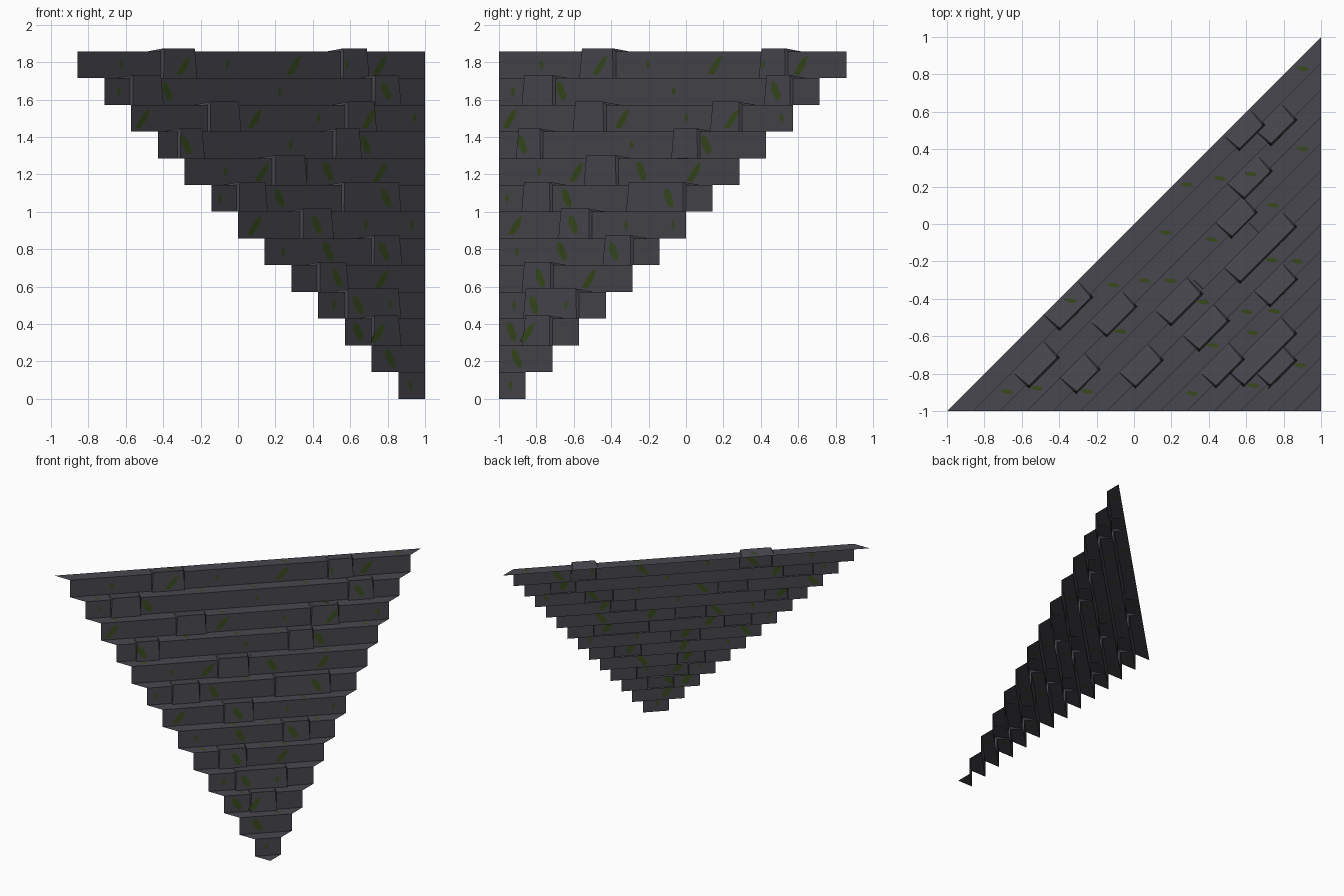
import bpy, bmesh, math
from mathutils import Vector

if "Cube" in bpy.data.objects:
    bpy.data.objects.remove(bpy.data.objects["Cube"])

N = 13                 # risers
H = 1 / 7              # riser height and tread run


def mat(name, rgb):
    m = bpy.data.materials.new(name)
    m.diffuse_color = (*rgb, 1)
    m.use_nodes = True
    m.node_tree.nodes["Principled BSDF"].inputs["Base Color"].default_value = m.diffuse_color
    return m


STONE = mat("dark_stone", (0.065, 0.064, 0.078))
MOSS = mat("moss_green", (0.038, 0.068, 0.012))


def P(s, c, z):
    """s runs along the diagonal steps, c runs down the stairs."""
    return Vector((s + c / 2, s - c / 2, z))


def riser_c(k):
    return 2 - H * (k + 1)


def face(bm, pts, want):
    f = bm.faces.new([bm.verts.new(p) for p in pts])
    f.normal_update()
    if f.normal.dot(want) < 0:
        f.normal_flip()


def finish(bm, name, material):
    bmesh.ops.remove_doubles(bm, verts=bm.verts, dist=1e-5)
    me = bpy.data.meshes.new(name)
    bm.to_mesh(me)
    bm.free()
    me.materials.append(material)
    ob = bpy.data.objects.new(name, me)
    bpy.context.collection.objects.link(ob)
    return ob


# raised stones: row -> (front x start, front x end, depth scale)
STONES = {
    12: [(-.40, -.22, 1), (.56, .70, 1)],
    11: [(-.565, -.40, 1), (.73, .87, 1)],
    10: [(-.15, .015, 1), (.585, .74, 1)],
    9: [(-.31, -.18, 1), (.52, .66, 1)],
    8: [(.195, .367, 1), (.38, .68, .12)],
    7: [(.005, .157, 1), (.565, .87, 1)],
    6: [(.345, .51, 1)],
    5: [(.725, .875, 1)],
    4: [(.435, .59, 1)],
    3: [(.585, .87, 1)],
    2: [(.725, .87, 1)],
}

OUT = Vector((1, -1, 0)).normalized()
UP = Vector((0, 0, 1))
ALONG = Vector((1, 1, 0)).normalized()

stairs, stones = bmesh.new(), bmesh.new()

# lowest landing triangle
face(stairs, [P(0, 2, 0), P(H / 2, 2 - H, 0), P(-H / 2, 2 - H, 0)], UP)

for k in range(N):
    c, cb = riser_c(k), riser_c(k + 1)
    z0, z1 = k * H, (k + 1) * H
    end, endb = 1 - c / 2, 1 - cb / 2
    cuts = [-end]
    for x0, x1, d in STONES.get(k, []):
        s0, s1 = x0 - (c + .025) / 2, x1 - (c + .025) / 2
        cuts += [s0, s1]
        # stone front leans back, top slopes down to the next riser
        ca, ct, zt = c + .03 * d, c + .018 * d, z1 + .017 * d
        i = .008 * d
        face(stones, [P(s0, ca, z0), P(s1, ca, z0), P(s1 - i, ct, zt), P(s0 + i, ct, zt)], OUT)
        face(stones, [P(s0 + i, ct, zt), P(s1 - i, ct, zt), P(s1, cb, z1), P(s0, cb, z1)], UP)
        for s, j, sign in ((s0, i, -1), (s1, -i, 1)):
            face(stones, [P(s, c, z0), P(s, ca, z0), P(s + j, ct, zt), P(s, c, z1)], ALONG * sign)
            face(stones, [P(s, c, z1), P(s + j, ct, zt), P(s, cb, z1)], ALONG * sign)
    cuts.append(end)
    # plain riser and tread between the stones
    for a, b in zip(cuts[::2], cuts[1::2]):
        a2 = -endb if a == -end else a
        b2 = endb if b == end else b
        face(stairs, [P(a, c, z0), P(b, c, z0), P(b, c, z1), P(a, c, z1)], OUT)
        face(stairs, [P(a, c, z1), P(b, c, z1), P(b2, cb, z1), P(a2, cb, z1)], UP)

finish(stairs, "corner_stairs", STONE)
finish(stones, "raised_stones", STONE)

# moss leaves on risers: row -> (x, shape); B big, M medium leaning left, S small
LEAF = {
    "B": [(-.04, -.05), (-.012, -.055), (.022, -.005), (.036, .05), (.01, .035), (-.015, 0)],
    "M": [(.022, -.05), (.028, -.02), (.005, .04), (-.022, .055), (-.025, .01), (0, -.04)],
    "S": [(0, -.028), (.012, 0), (.004, .028), (-.01, .008)],
}
RISER_MOSS = {
    12: [(-.63, "S"), (-.29, "B"), (-.06, "S"), (.30, "B"), (.58, "S"), (.76, "B")],
    11: [(-.64, "S"), (-.38, "M"), (.22, "S"), (.79, "M")],
    10: [(-.51, "B"), (.09, "B"), (.43, "S"), (.70, "B"), (.94, "S")],
    9: [(-.28, "M"), (.28, "S"), (.68, "M")],
    8: [(-.07, "S"), (.13, "B"), (.48, "M"), (.76, "B")],
    7: [(-.10, "S"), (.22, "M"), (.79, "M")],
    6: [(.09, "B"), (.42, "M"), (.68, "S"), (.93, "S")],
    5: [(.24, "S"), (.48, "M"), (.78, "M")],
    4: [(.53, "M"), (.77, "B")],
    3: [(.51, "S"), (.64, "M"), (.81, "S")],
    2: [(.64, "M"), (.75, "B")],
    1: [(.81, "M")],
    0: [(.92, "S")],
}


def plate(bm, pts, normal):
    """Thin plate showing on both sides of the sheet."""
    t = normal * .002
    a, b = [p + t for p in pts], [p - t for p in pts]
    face(bm, a, normal)
    face(bm, b, -normal)


moss = bmesh.new()
for k, spots in RISER_MOSS.items():
    for x, kind in spots:
        c, lean = riser_c(k), 0
        for x0, x1, d in STONES.get(k, []):
            if x0 - .02 < x < x1 + .02:
                c, lean = c + .024 * d, -.084 * d
        pts = [P(x - c / 2 + u, c + lean * v, (k + .5) * H + v) for u, v in LEAF[kind]]
        plate(moss, pts, OUT)
finish(moss, "riser_moss", MOSS)

# moss patches on treads, (x, y)
TREAD_MOSS = [(.92, .81), (.30, .19), (.45, .25), (.65, .24), (.9, .4), (.77, .07),
              (.4, -.07), (.19, -.07), (.75, -.21), (.87, -.2), (-.31, -.44),
              (-.1, -.34), (.07, -.32), (.22, -.33), (.35, -.4), (-.1, -.55),
              (.6, -.47), (.75, -.47), (.65, -.6), (.45, -.68), (.9, -.77),
              (.28, -.88), (.65, -.88), (-.27, -.88), (-.5, -.9), (-.68, -.9)]
PATCH = [(-.035, .006), (-.01, .014), (.025, .01), (.035, -.008), (.005, -.012), (-.02, -.004)]
moss = bmesh.new()
for x, y in TREAD_MOSS:
    k = math.floor((2 - x + y) / H)
    mid = 2 - (k + .5) * H                    # centre line of the tread
    s = (x + y) / 2
    pts = [P(s, mid, k * H) + Vector((u, v, 0)) for u, v in PATCH]
    for x0, x1, d in STONES.get(k - 1, []):   # lift onto a raised stone
        if x0 - mid / 2 - .07 < s < x1 - mid / 2 - .07:
            pts = [p + UP * .01 * d for p in pts]
    plate(moss, pts, UP)
finish(moss, "tread_moss", MOSS)
